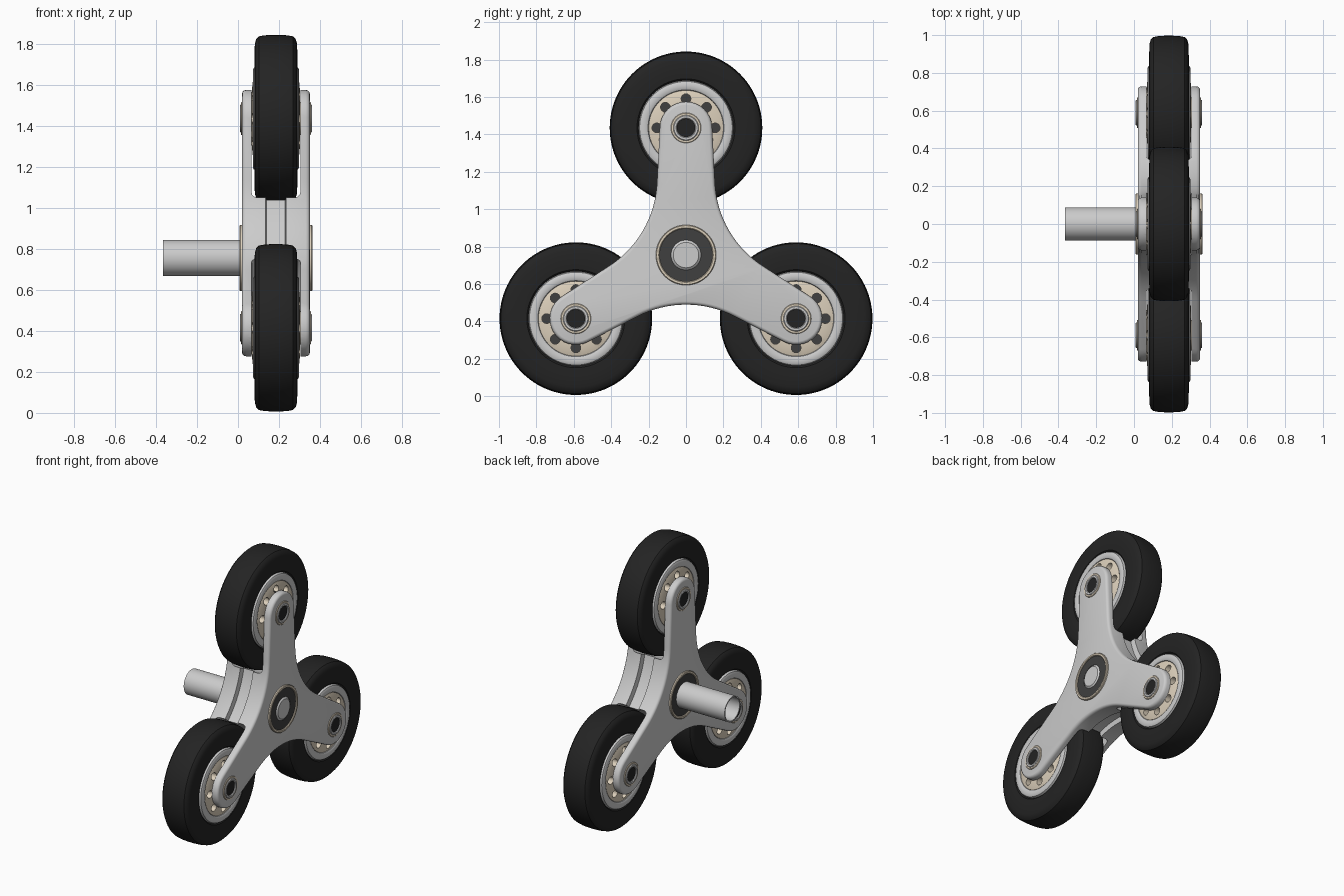
import bpy, bmesh
from math import sin, cos, pi, radians

if "Cube" in bpy.data.objects:
    bpy.data.objects.remove(bpy.data.objects["Cube"])

HUB_Z, ARM, MID = 0.755, 0.68, 0.185          # hub height, arm length, mid-plane x
SPOTS = [(ARM * cos(radians(a)), HUB_Z + ARM * sin(radians(a))) for a in (90, 210, 330)]


def material(name, c):
    m = bpy.data.materials.new(name)
    m.diffuse_color = (*c, 1)
    m.use_nodes = True
    m.node_tree.nodes["Principled BSDF"].inputs["Base Color"].default_value = m.diffuse_color
    return m


BLACK = material("rubber", (0.017, 0.017, 0.017))
DARK = material("dark_seal", (0.05, 0.05, 0.05))
BEIGE = material("cream", (0.72, 0.63, 0.5))


def finish(name, bm, mat=None):
    bmesh.ops.remove_doubles(bm, verts=bm.verts, dist=1e-5)
    bmesh.ops.recalc_face_normals(bm, faces=bm.faces)
    me = bpy.data.meshes.new(name)
    bm.to_mesh(me)
    bm.free()
    ob = bpy.data.objects.new(name, me)
    bpy.context.collection.objects.link(ob)
    if mat:
        me.materials.append(mat)
    return ob


def smooth(ob, angle=30):
    bpy.ops.object.select_all(action='DESELECT')
    ob.select_set(True)
    bpy.context.view_layer.objects.active = ob
    bpy.ops.object.shade_smooth_by_angle(angle=radians(angle))
    return ob


def lathe(name, prof, at=(0, HUB_Z), mat=None, n=64):
    """Spin a closed (x, radius) profile about an x-parallel axis."""
    bm = bmesh.new()
    rings = [[bm.verts.new((x, at[0] + r * cos(2 * pi * i / n), at[1] + r * sin(2 * pi * i / n)))
              for x, r in prof] for i in range(n)]
    k = len(prof)
    for i in range(n):
        a, b = rings[i], rings[(i + 1) % n]
        for j in range(k):
            if prof[j][1] == 0 and prof[(j + 1) % k][1] == 0:
                continue
            bm.faces.new((a[j], a[(j + 1) % k], b[(j + 1) % k], b[j]))
    return smooth(finish(name, bm, mat))


def both(half):
    """Mirror a right-hand half profile (offset from mid-plane, radius)."""
    return [(MID + x, r) for x, r in half] + [(MID - x, r) for x, r in reversed(half)]


def cut(ob, cutter):
    m = ob.modifiers.new("cut", 'BOOLEAN')
    m.object, m.solver = cutter, 'EXACT'
    bpy.context.view_layer.objects.active = ob
    bpy.ops.object.modifier_apply(modifier=m.name)
    bpy.data.objects.remove(cutter)


def star(inset):
    """Three-armed outline: round tips joined by concave arcs."""
    D, R, t1 = 0.8265, 0.5615, 87.13
    pts = []
    for arm in (90, 210, 330):
        a, b = radians(arm), radians(arm + 60)
        for i in range(17):
            t = a + radians(-t1 + 2 * t1 * i / 16)
            r = 0.14 - inset
            pts.append((ARM * cos(a) + r * cos(t), ARM * sin(a) + r * sin(t)))
        for i in range(17):
            t = b + radians((t1 - 60) * (1 - i / 8))
            r = R + inset
            pts.append((D * cos(b) - r * cos(t), D * sin(b) - r * sin(t)))
    return pts


# Star frame: rounded outer edges and a channel round the middle
half = [(0.045, 0.035), (0.05, 0), (0.145, 0), (0.156, 0.003), (0.163, 0.01), (0.165, 0.018)]
stations = [(-x, o) for x, o in reversed(half)] + half
bm = bmesh.new()
rings = [[bm.verts.new((MID + x, y, HUB_Z + z)) for y, z in star(o)] for x, o in stations]
for a, b in zip(rings, rings[1:]):
    for i in range(len(a)):
        j = (i + 1) % len(a)
        bm.faces.new((a[i], a[j], b[j], b[i]))
bm.faces.new(rings[0])
bm.faces.new(rings[-1])
frame = finish("star_frame", bm)
for p in SPOTS:                                # wheel clearance slots
    cut(frame, lathe("slot_cutter", both([(0.12, 0), (0.12, 0.39), (0.116, 0.406),
                                          (0.106, 0.416), (0.092, 0.42)]), p))
smooth(frame, 35)

# Wheels
for k, p in enumerate(SPOTS, 1):
    lathe(f"tire_{k}", both([(0.09, 0.25), (0.103, 0.262), (0.105, 0.3), (0.103, 0.365),
                             (0.096, 0.388), (0.083, 0.401), (0.055, 0.406), (0.02, 0.408)]), p, BLACK, 96)
    lathe(f"rim_{k}", both([(0.095, 0.198), (0.108, 0.203), (0.113, 0.212), (0.113, 0.238),
                            (0.108, 0.248), (0.095, 0.253)]), p)
    # cream bearing cage with a ring of holes
    cage = lathe(f"bearing_cage_{k}", both([(0.118, 0.06), (0.118, 0.13), (0.114, 0.175), (0.106, 0.2)]), p, BEIGE)
    for i in range(8):
        t = i * pi / 4
        at = (p[0] + 0.156 * cos(t), p[1] + 0.156 * sin(t))
        cut(cage, lathe("hole_cutter", both([(0.2, 0), (0.2, 0.026)]), at, n=16))
    smooth(cage)
    lathe(f"bearing_core_{k}", both([(0.07, 0.05), (0.07, 0.199)]), p, DARK)
    # axle collar on both plates, dark bore inside
    for side, s in (("left", -1), ("right", 1)):
        def out(prof):
            return [(MID + s * x, r) for x, r in prof]
        lathe(f"collar_{side}_{k}", out([(0.1, 0.049), (0.172, 0.049), (0.176, 0.053),
                                         (0.176, 0.064), (0.172, 0.068), (0.1, 0.068)]), p, n=48)
        lathe(f"collar_ring_{side}_{k}", out([(0.1, 0.067), (0.17, 0.067), (0.17, 0.078),
                                              (0.167, 0.081), (0.1, 0.081)]), p, BEIGE, 48)
    lathe(f"axle_pin_{k}", both([(0.167, 0), (0.167, 0.05)]), p, BLACK, 48)

# Hub bearings on both plates
for side, s in (("left", -1), ("right", 1)):
    def out(prof):
        return [(MID + s * x, r) for x, r in prof]
    lathe(f"hub_ring_{side}", out([(0.12, 0.142), (0.174, 0.142), (0.178, 0.146),
                                   (0.178, 0.157), (0.174, 0.161), (0.12, 0.161)]), mat=BEIGE)
    lathe(f"hub_seal_{side}", out([(0.12, 0.08), (0.17, 0.08), (0.17, 0.143), (0.12, 0.143)]), mat=DARK)

# Drive shaft, hollow at the open end
lathe("drive_shaft", [(0.0, 0), (0.0, 0.078), (-0.365, 0.08), (-0.365, 0.0885), (0.345, 0.0885),
                      (0.362, 0.068), (0.362, 0)])
